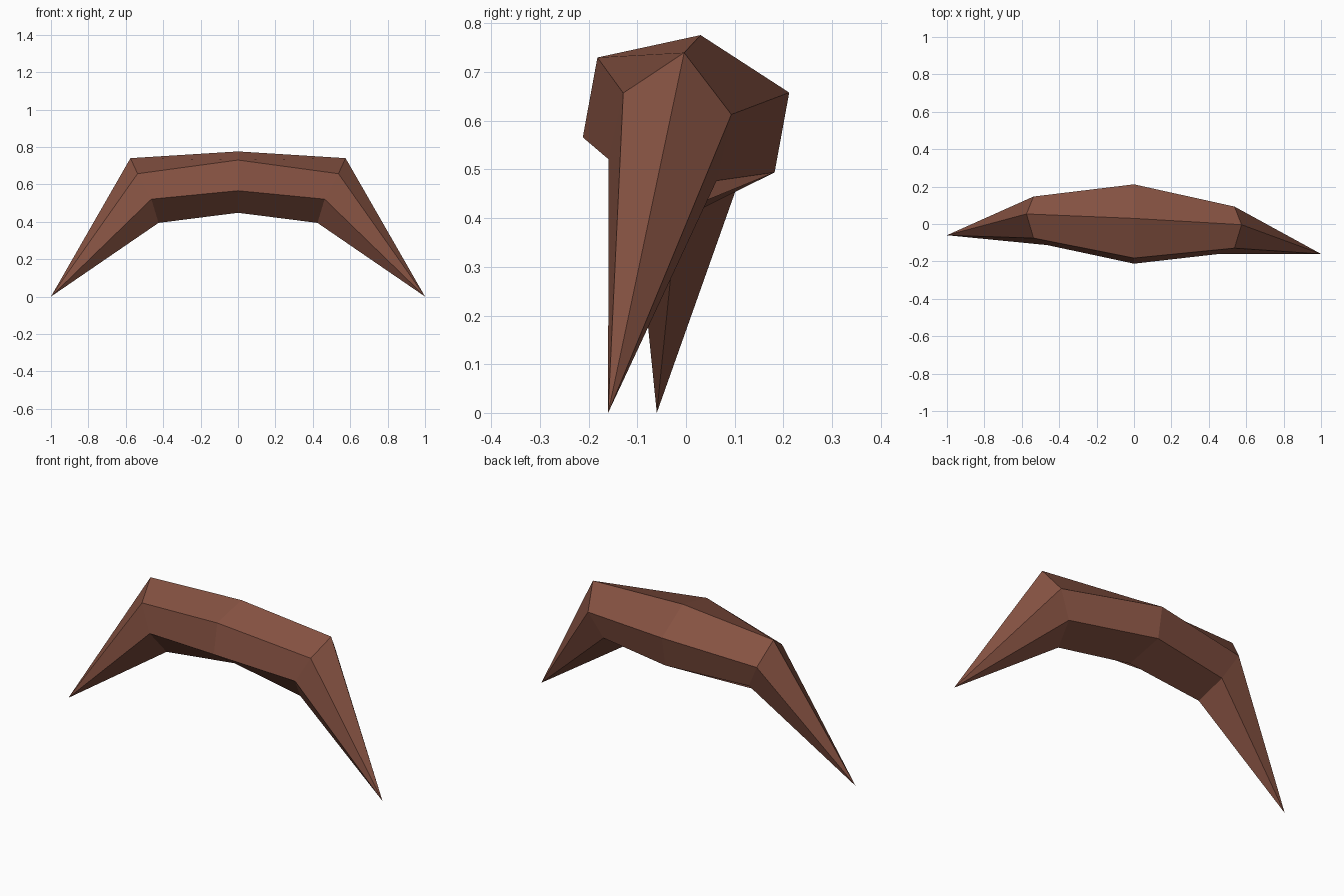
import bpy, bmesh
from mathutils import Vector

if "Cube" in bpy.data.objects:
    bpy.data.objects.remove(bpy.data.objects["Cube"])

# One brown colour
brown = bpy.data.materials.new("reddish brown")
brown.diffuse_color = (0.24, 0.085, 0.055, 1)
brown.use_nodes = True
brown.node_tree.nodes["Principled BSDF"].inputs["Base Color"].default_value = brown.diffuse_color

SKEW = 0.05  # the right end leans slightly toward the front


def place(p, side=1):
    """Mirror a point to the given side, then apply the skew along x."""
    x = p.x * side
    return Vector((x, p.y - SKEW * x, p.z))


def hexagon(bm, centre, arms, side=1):
    """Point-symmetric six-sided ring from three half-diagonals."""
    offsets = [Vector(a) for a in arms]
    offsets += [-o for o in offsets]
    return [bm.verts.new(place(Vector(centre) + o, side)) for o in offsets]


bm = bmesh.new()

# Middle section: top, upper back, lower back (and their opposites)
middle = hexagon(bm, (0, 0, 0.612),
                 [(0, 0.03, 0.164), (0, 0.212, 0.046), (0, 0.182, -0.118)])

# Each half: a bent section followed by a sharp tip
for side in (-1, 1):
    bend = hexagon(bm, (0.50, -0.008, 0.567),
                   [(0.075, 0.033, 0.173), (0.037, 0.128, 0.046),
                    (-0.037, 0.094, -0.09)], side)
    tip = bm.verts.new(place(Vector((1.0, -0.11, 0.005)), side))
    for i in range(6):
        j = (i + 1) % 6
        bm.faces.new((middle[i], middle[j], bend[j], bend[i]))
        bm.faces.new((bend[i], bend[j], tip))

# Rest on the floor
low = min(v.co.z for v in bm.verts)
for v in bm.verts:
    if v.co.z == low:
        v.co.z = 0
bmesh.ops.recalc_face_normals(bm, faces=bm.faces)

mesh = bpy.data.meshes.new("curved_horn")
bm.to_mesh(mesh)
bm.free()
mesh.materials.append(brown)
horn = bpy.data.objects.new("curved_horn", mesh)
bpy.context.collection.objects.link(horn)
